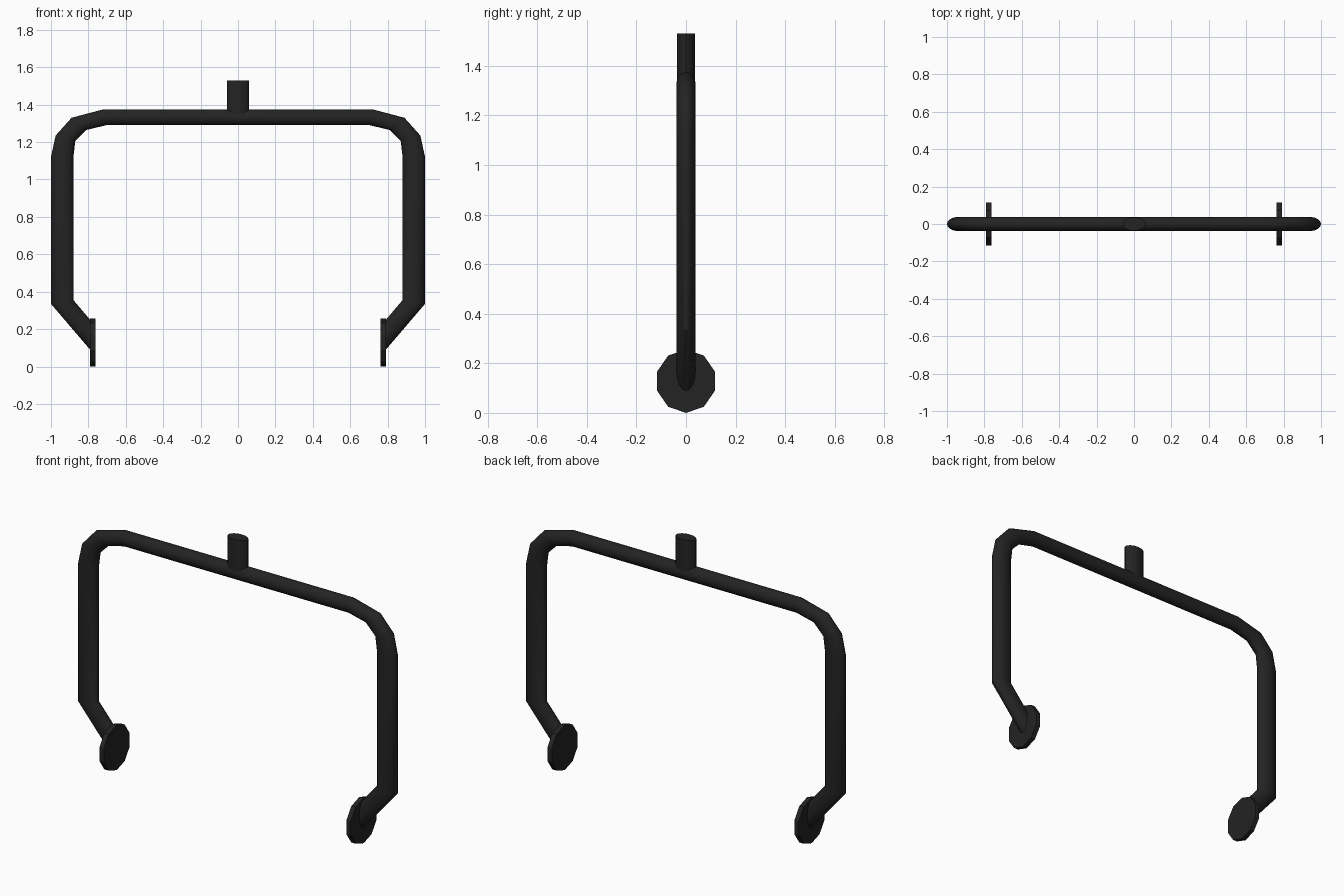
import bpy, bmesh, math
from mathutils import Vector

cube = bpy.data.objects.get("Cube")
if cube:
    bpy.data.objects.remove(cube, do_unlink=True)

black = bpy.data.materials.new("matte black")
black.use_nodes = True
colour = (0.017, 0.017, 0.017, 1)
black.diffuse_color = colour
bsdf = black.node_tree.nodes["Principled BSDF"]
bsdf.inputs["Base Color"].default_value = colour
bsdf.inputs["Roughness"].default_value = 0.7


def loft(name, rings, angle=35):
    """Skin a closed tube through rings of points and cap both ends."""
    bm = bmesh.new()
    loops = [[bm.verts.new(p) for p in ring] for ring in rings]
    n = len(loops[0])
    for a, b in zip(loops, loops[1:]):
        for i in range(n):
            j = (i + 1) % n
            bm.faces.new((a[i], a[j], b[j], b[i]))
    bm.faces.new(loops[0][::-1])
    bm.faces.new(loops[-1])
    bmesh.ops.recalc_face_normals(bm, faces=bm.faces)
    mesh = bpy.data.meshes.new(name)
    bm.to_mesh(mesh)
    bm.free()
    mesh.materials.append(black)
    obj = bpy.data.objects.new(name, mesh)
    bpy.context.collection.objects.link(obj)
    bpy.ops.object.select_all(action='DESELECT')
    obj.select_set(True)
    bpy.context.view_layer.objects.active = obj
    bpy.ops.object.shade_smooth_by_angle(angle=math.radians(angle))
    return obj


def ellipse(centre, u, v, sides):
    c, u, v = Vector(centre), Vector(u), Vector(v)
    steps = [2 * math.pi * i / sides for i in range(sides)]
    return [c + u * math.cos(t) + v * math.sin(t) for t in steps]


# Bent tube: outer and inner edge of the left half, from disc to bar
edges = [
    ((0.782, 0.08), (0.782, 0.24)),
    ((1.0, 0.335), (0.88, 0.355)),
    ((1.0, 1.12), (0.88, 1.12)),
    ((0.975, 1.235), (0.87, 1.205)),
    ((0.89, 1.33), (0.81, 1.265)),
    ((0.72, 1.375), (0.705, 1.29)),
]
half = [(Vector((o[0], 0, o[1])), Vector((i[0], 0, i[1]))) for o, i in edges]
flip = Vector((-1, 1, 1))
path = half + [(o * flip, i * flip) for o, i in reversed(half)]
loft("bent_tube", [ellipse((o + i) / 2, (o - i) / 2, (0, 0.038, 0), 16)
                   for o, i in path])

# Post on top of the bar
loft("top_post", [ellipse((0, 0, z), (0.06, 0, 0), (0, 0.036, 0), 16)
                  for z in (1.33, 1.53)])

# Mounting discs at the inner ends of the arms
for side, label in ((1, "left"), (-1, "right")):
    loft(label + "_mounting_disc",
         [ellipse((side * x, 0, 0.128), (0, 0, 0.128), (0, 0.122, 0), 10)
          for x in (0.763, 0.79)], 30)
